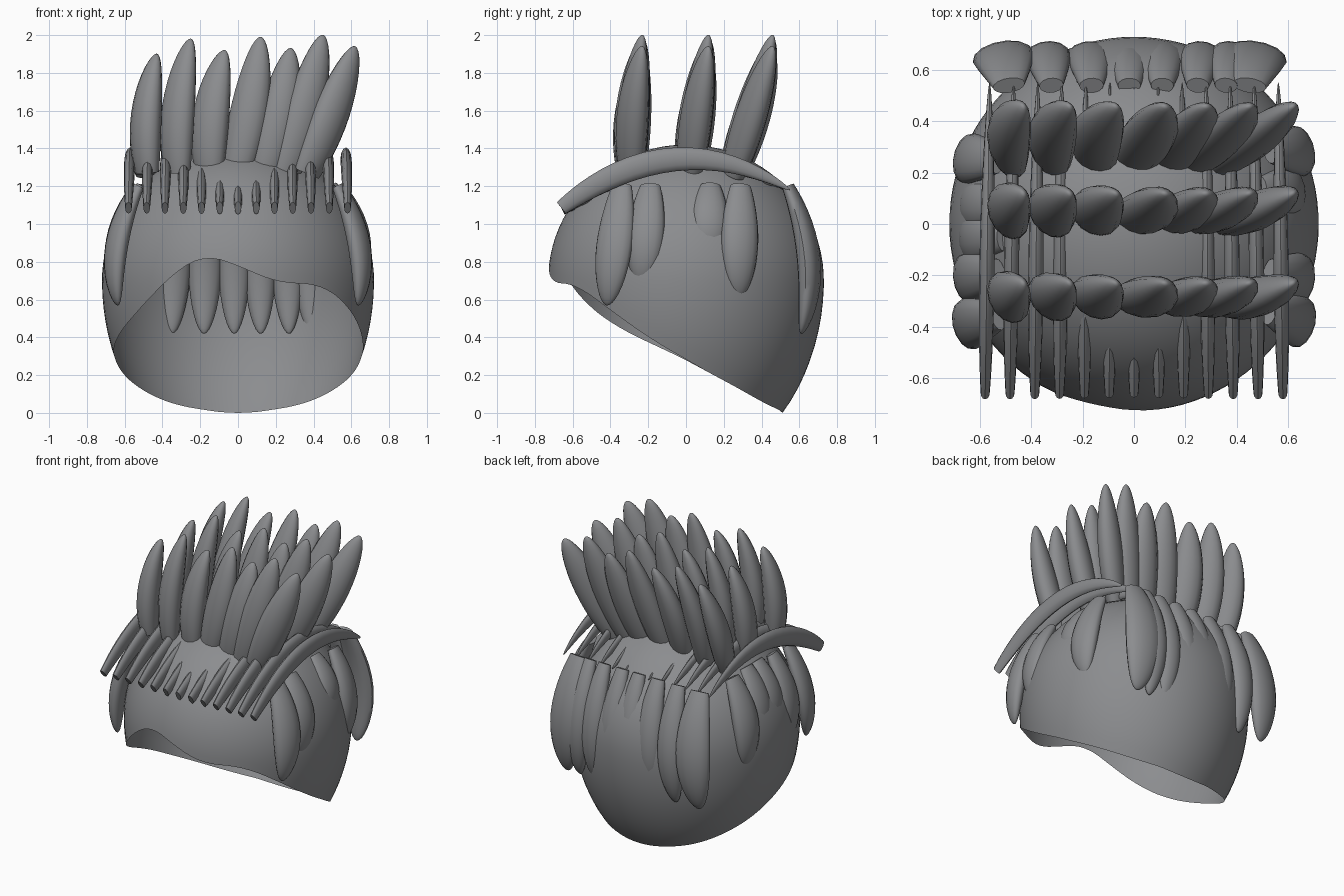
import bpy, bmesh, math
from mathutils import Vector

if "Cube" in bpy.data.objects:
    bpy.data.objects.remove(bpy.data.objects["Cube"])

grey = bpy.data.materials.new("dark_grey")
grey.diffuse_color = (.26, .265, .275, 1)
grey.use_nodes = True
grey.node_tree.nodes["Principled BSDF"].inputs["Base Color"].default_value = grey.diffuse_color


def finish(name, bm, angle=50):
    bmesh.ops.recalc_face_normals(bm, faces=bm.faces)
    mesh = bpy.data.meshes.new(name)
    bm.to_mesh(mesh)
    bm.free()
    mesh.materials.append(grey)
    ob = bpy.data.objects.new(name, mesh)
    bpy.context.collection.objects.link(ob)
    bpy.ops.object.select_all(action='DESELECT')
    ob.select_set(True)
    bpy.context.view_layer.objects.active = ob
    bpy.ops.object.shade_smooth_by_angle(angle=math.radians(angle))
    return ob


def lock(name, a, b, bow, width, thick, wide, skew=1.0, start=0.12, power=.52, rings=18, sides=14):
    """Leaf-shaped lock from a to b, bent by bow, widest along the wide direction."""
    a, b, bow, wide = map(Vector, (a, b, bow, wide))
    bm = bmesh.new()
    loops = []
    for i in range(rings + 1):
        u = 0.5 - 0.5 * math.cos(math.pi * i / rings)
        centre = a.lerp(b, u) + bow * 4 * u * (1 - u)
        tangent = (b - a + bow * 4 * (1 - 2 * u)).normalized()
        w = (wide - tangent * wide.dot(tangent)).normalized()
        t = tangent.cross(w)
        s = max(math.sin(math.pi * (start + (0.999 - start) * u) ** skew), 0.003) ** power
        loops.append([bm.verts.new(centre
                                   + w * (width / 2 * s * math.cos(2 * math.pi * k / sides))
                                   + t * (thick / 2 * s * math.sin(2 * math.pi * k / sides)))
                      for k in range(sides)])
    for p, q in zip(loops, loops[1:]):
        for k in range(sides):
            n = (k + 1) % sides
            bm.faces.new((p[k], p[n], q[n], q[k]))
    bm.faces.new(loops[0])
    bm.faces.new(loops[-1])
    return finish(name, bm)


# Cap: open dome whose rim height follows the azimuth (degrees from the front)
RIM = [(-180, 0), (-138, .055), (-109, .17), (-90, .28), (-72, .38), (-58, .46),
       (-43, .58), (-25, .77), (-14, .84), (0, .78), (16, .69), (38, .68), (55, .56),
       (73, .40), (90, .28), (109, .17), (138, .055), (180, 0)]


def rim_height(d):
    for (d0, z0), (d1, z1) in zip(RIM, RIM[1:]):
        if d0 <= d <= d1:
            return z0 + (z1 - z0) * (d - d0) / (d1 - d0)


def smooth_rim(d):
    r = 7 + 8 * abs(d) / 180
    return sum(rim_height((d + r * k / 3 + 180) % 360 - 180) for k in range(-3, 4)) / 7


bm = bmesh.new()
COLS, ROWS, MID = 96, 28, 0.70
top = bm.verts.new((0, 0, MID + .72))
grid = []
for c in range(COLS):
    d = -180 + 360 * c / COLS
    rz = smooth_rim(d)
    lat0 = math.asin((rz - MID) / (.72 if rz > MID else .965))
    column = []
    for r in range(ROWS):
        lat = lat0 + (math.pi / 2 - lat0) * r / ROWS
        h = math.sin(lat)
        a = math.radians(d)
        column.append(bm.verts.new((.72 * math.cos(lat) * math.sin(a),
                                    -.73 * math.cos(lat) * math.cos(a),
                                    MID + h * (.72 if h > 0 else .965))))
    grid.append(column)
low = min(v.co.z for v in bm.verts)
for v in bm.verts:
    if v.co.z < .3:
        v.co.z -= low * (1 - v.co.z / .3)
for c in range(COLS):
    p, q = grid[c], grid[(c + 1) % COLS]
    for r in range(ROWS - 1):
        bm.faces.new((p[r], q[r], q[r + 1], p[r + 1]))
    bm.faces.new((p[-1], q[-1], top))
finish("cap", bm, 80)

# Upright crest locks: three rows of seven, fanning to the right
base_x = (-.48, -.32, -.15, -.01, .14, .25, .36)
tip_x = (-.43, -.25, -.07, .12, .28, .45, .62)
tip_z = (1.90, 1.98, 1.92, 1.99, 1.93, 2.0, 1.94)
rows = (("front", -.29, -.23, -.02), ("middle", .02, .12, -.01), ("rear", .25, .46, 0))
for label, y0, y1, bow_y in rows:
    for i in range(7):
        yaw = math.radians(-62 + 92 * i / 6)
        lock(f"crest_lock_{label}_{i + 1}", (base_x[i], y0, 1.27), (tip_x[i], y1, tip_z[i]),
             (-.03 if i < 3 else .01, bow_y, 0), .21, .15,
             (math.cos(yaw), math.sin(yaw), 0), 1.0, .2)

# Long narrow locks arching front to back; the middle ones sink into the cap
for i in range(13):
    x = -.58 + 1.16 * i / 12
    lock(f"arched_lock_{i + 1}", (x, -.66, 1.085), (x * .97, .55, 1.18),
         (0, 0, .12 + .09 * min(1, abs(x) / .4)),
         .13, .06, (0, 0, 1), .8, .08, .6, 24, 12)

# Hanging locks across the back
back = ((-.53, .24), (-.35, .18), (-.18, .18), (-.02, .17), (.12, .17),
        (.27, .17), (.39, .17), (.49, .25))
for i, (x, w) in enumerate(back):
    lock(f"back_lock_{i + 1}", (x * .92, .54, 1.2), (x, .61, .42), (0, .075, 0),
         w, .12, (1, -.35 * x, 0), 1.25, .15)

# Hanging locks on each side: root y, tip y, tip z, inset
right = ((-.34, -.42, .57, 0), (-.19, -.24, .67, 0), (.13, .12, .80, .035), (.29, .28, .61, 0))
left = ((-.36, -.42, .57, 0), (-.19, -.23, .62, 0), (-.05, -.06, .72, .02),
        (.07, .08, .68, .02), (.25, .26, .60, 0))
for side, sign, table in (("right", 1, right), ("left", -1, left)):
    for i, (y0, y1, z1, inset) in enumerate(table):
        lock(f"{side}_side_lock_{i + 1}", (sign * (.53 - inset), y0, 1.2),
             (sign * (.635 - inset), y1, z1), (sign * .06, 0, 0), .20, .11,
             (sign * -.8 * y1, 1, 0), 1.2, .15)
